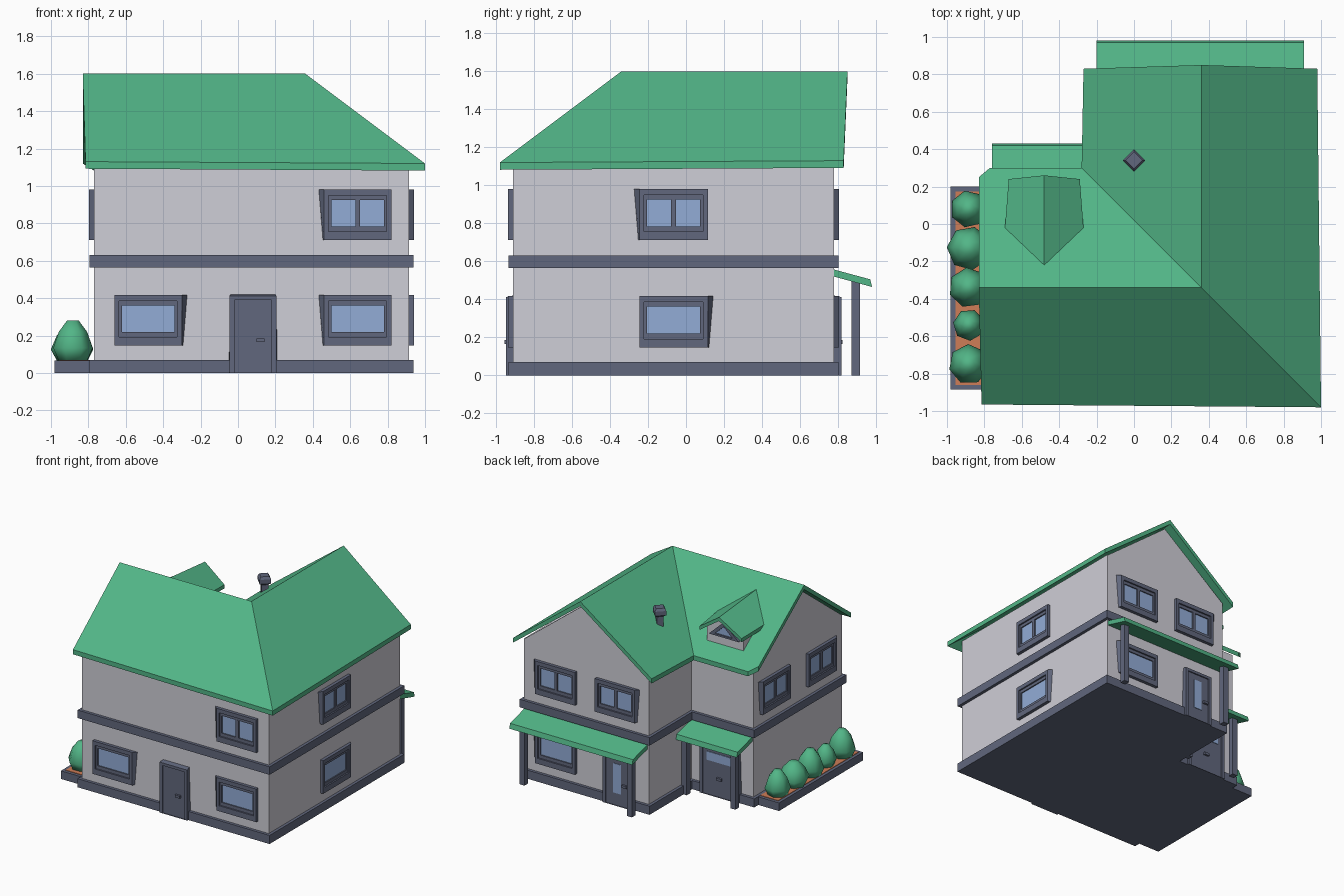
import bpy, bmesh, math
from mathutils import Vector, Matrix

if "Cube" in bpy.data.objects:
    bpy.data.objects.remove(bpy.data.objects["Cube"])


def material(name, r, g, b):
    m = bpy.data.materials.new(name)
    m.use_nodes = True
    col = [(c / 255) ** 2.2 for c in (r, g, b)] + [1]
    m.diffuse_color = col
    m.node_tree.nodes["Principled BSDF"].inputs["Base Color"].default_value = col
    return m


WALL = material("pale plaster", 206, 205, 214)
GREEN = material("green", 83, 180, 134)
SLATE = material("slate trim", 97, 103, 124)
GLASS = material("blue glass", 145, 171, 213)
SOIL = material("terracotta soil", 205, 124, 88)


def finish(name, bm, mat, matrix=None, smooth=False):
    bmesh.ops.recalc_face_normals(bm, faces=bm.faces)
    if matrix:
        bm.transform(matrix)
    for f in bm.faces:
        f.smooth = smooth
    me = bpy.data.meshes.new(name)
    bm.to_mesh(me)
    bm.free()
    me.materials.append(mat)
    ob = bpy.data.objects.new(name, me)
    bpy.context.collection.objects.link(ob)
    return ob


def loft(name, loops, mat, matrix=None, caps=True, smooth=False):
    """Bridge equal loops of points, optionally capping both ends."""
    bm = bmesh.new()
    rows = [[bm.verts.new(p) for p in loop] for loop in loops]
    n = len(rows[0])
    for a, b in zip(rows, rows[1:]):
        for i in range(n):
            j = (i + 1) % n
            bm.faces.new((a[i], a[j], b[j], b[i]))
    if caps:
        bm.faces.new(rows[0])
        bm.faces.new(rows[-1])
    return finish(name, bm, mat, matrix, smooth)


def extrude(name, pts, vec, mat, matrix=None):
    pts = [Vector(p) for p in pts]
    return loft(name, [pts, [p + Vector(vec) for p in pts]], mat, matrix)


def rect(u0, u1, z0, z1, y):
    return [Vector(p) for p in ((u0, y, z0), (u1, y, z0), (u1, y, z1), (u0, y, z1))]


def box(name, x0, x1, y0, y1, z0, z1, mat, matrix=None):
    return extrude(name, rect(x0, x1, z0, z1, y0), (0, y1 - y0, 0), mat, matrix)


def ngon(n, x, y, z, r, turn=0.0):
    return [(x + r * math.cos(turn + math.tau * i / n),
             y + r * math.sin(turn + math.tau * i / n), z) for i in range(n)]


# Walls, plinth and band share one L-shaped plan
X0, X1, XI = -0.77, 0.915, -0.21
Y0, Y1, YI = -0.91, 0.78, 0.23


def storey(name, z0, z1, out, mat):
    plan = [(X0 - out, Y0 - out), (X1 + out, Y0 - out), (X1 + out, Y1 + out),
            (XI - out, Y1 + out), (XI - out, YI + out), (X0 - out, YI + out)]
    extrude(name, [(x, y, z0) for x, y in plan], (0, 0, z1 - z0), mat)


storey("walls", 0.03, 1.125, 0, WALL)
storey("plinth", 0, 0.07, 0.024, SLATE)
storey("floor_band", 0.565, 0.63, 0.024, SLATE)
extrude("left_gable", [(X0, Y0, 1.12), (X0, YI, 1.12), (X0, -0.34, 1.555)], (0.08, 0, 0), WALL)
extrude("back_gable", [(XI, Y1, 1.12), (X1, Y1, 1.12), (0.355, Y1, 1.555)], (0, -0.08, 0), WALL)


# Roofs are sheets thickened straight down
def roof(name, verts, faces, thick):
    bm = bmesh.new()
    vs = [bm.verts.new(v) for v in verts]
    fs = [bm.faces.new([vs[i] for i in f]) for f in faces]
    new = bmesh.ops.extrude_face_region(bm, geom=fs, use_keep_orig=True)["geom"]
    bmesh.ops.translate(bm, vec=(0, 0, -thick),
                        verts=[v for v in new if isinstance(v, bmesh.types.BMVert)])
    return finish(name, bm, GREEN)


EAVE, RIDGE = 1.12, 1.6
roof("main_roof",
     [(-0.83, -0.34, RIDGE), (0.36, -0.34, RIDGE), (0.36, 0.85, RIDGE),
      (-0.815, -0.965, EAVE + 0.01), (1, -0.98, EAVE), (0.98, 0.83, EAVE + 0.01),
      (-0.27, 0.83, EAVE + 0.01), (-0.28, 0.30, EAVE),
      (-0.77, 0.30, EAVE), (-0.83, 0.25, EAVE + 0.038)],
     [(3, 4, 1, 0), (4, 5, 2, 1), (1, 2, 6, 7), (0, 1, 7, 8, 9)], 0.038)

# Dormer with triangular window
DX = -0.48
roof("dormer_roof",
     [(DX, -0.22, 1.515), (DX, 0.26, 1.47),
      (DX - 0.21, -0.02, 1.36), (DX - 0.19, 0.24, 1.34),
      (DX + 0.21, -0.02, 1.36), (DX + 0.19, 0.24, 1.34)],
     [(0, 1, 3, 2), (0, 4, 5, 1)], 0.03)
extrude("dormer_walls", [(DX - 0.165, 0.18, 1.15), (DX + 0.165, 0.18, 1.15),
                         (DX + 0.165, 0.18, 1.335), (DX, 0.18, 1.455), (DX - 0.165, 0.18, 1.335)],
        (0, -0.26, 0), WALL)


def triangle(s, y):
    return [(DX - 0.135 * s, y, 1.315 - 0.035 * s), (DX + 0.135 * s, y, 1.315 - 0.035 * s),
            (DX, y, 1.315 + 0.09 * s)]


loft("dormer_window_frame", [triangle(1, 0.17), triangle(1, 0.2), triangle(0.6, 0.2),
                             triangle(0.6, 0.18)], SLATE, caps=False)
extrude("dormer_glass", triangle(0.65, 0.182), (0, 0.004, 0), GLASS)

# Chimney pot
loft("chimney", [ngon(4, 0, 0.34, z, r) for z, r in
                 ((1.27, 0.036), (1.39, 0.036), (1.405, 0.06), (1.44, 0.06), (1.46, 0.045))], SLATE)


# Openings are built facing the front, then turned onto their wall
def on_wall(side, pos, z=0):
    angle, loc = {"front": (0, (pos, Y0, z)), "right": (90, (X1, pos, z)),
                  "back": (180, (pos, Y1, z)), "porch": (180, (pos, YI, z)),
                  "left": (-90, (X0, pos, z))}[side]
    return Matrix.Translation(loc) @ Matrix.Rotation(math.radians(angle), 4, "Z")


def window(side, pos, z, double=False, skew=-1):
    m = on_wall(side, pos, z)
    name = side + "_window_"
    foot = rect(-0.18, 0.18, 0, 0.27, 0)
    low, high = ((0, 3) if skew < 0 else (1, 2))
    foot[low].x += skew * 0.006
    foot[high].x += skew * 0.028
    loft(name + "frame", [foot, rect(-0.18, 0.18, 0, 0.27, -0.026),
                          rect(-0.155, 0.155, 0.045, 0.238, -0.026),
                          rect(-0.155, 0.155, 0.045, 0.238, 0)], SLATE, m, caps=False)
    loft(name + "sash", [rect(-0.156, 0.156, 0.044, 0.239, -0.014),
                         rect(-0.14, 0.14, 0.072, 0.214, -0.014),
                         rect(-0.14, 0.14, 0.072, 0.214, 0)], SLATE, m, caps=False)
    box(name + "glass", -0.142, 0.142, -0.005, 0, 0.07, 0.216, GLASS, m)
    if double:
        box(name + "mullion", -0.013, 0.013, -0.015, 0, 0.07, 0.216, SLATE, m)


LOW, HIGH = 0.147, 0.712
window("front", -0.48, LOW, skew=1)
window("front", 0.64, LOW)
window("front", 0.64, HIGH, True)
window("right", -0.065, LOW, skew=1)
window("right", -0.065, HIGH, True)
window("back", 0.62, LOW)
for side, places in (("back", (0.62, 0.08)), ("left", (-0.04, -0.63))):
    for k, p in zip((-1, 1), places):
        window(side, p, HIGH, True, k)


def door(side, pos, half, pane=None, knob=0.0, knob_z=0.175):
    m = on_wall(side, pos)
    name = side + "_door_"
    top = 0.42
    foot = rect(-half - 0.03, half + 0.03, 0, top, 0)
    foot[2].x -= 0.012
    foot[3].x += 0.012
    loft(name + "frame", [foot, rect(-half - 0.025, half + 0.025, 0, top - 0.008, -0.038),
                          rect(-half, half, 0, top - 0.03, -0.038),
                          rect(-half, half, 0, top - 0.03, 0)], SLATE, m, caps=False)
    box(name + "leaf", -half, half, -0.028, 0, 0, top - 0.03, SLATE, m)
    box(name + "handle", knob - 0.022, knob + 0.022, -0.045, -0.026, knob_z - 0.01, knob_z + 0.01, SLATE, m)
    if pane:
        u0, u1, z0, z1 = pane
        box(name + "pane", u0, u1, -0.032, -0.027, z0, z1, GLASS, m)


door("front", 0.08, 0.1, knob=0.04)
door("back", 0.055, 0.1, pane=(-0.035, 0.035, 0.1, 0.34), knob=0.07)
door("porch", -0.485, 0.15, pane=(-0.115, 0.115, 0.28, 0.35), knob_z=0.15)


# Porches: sloping slab on posts
def porch(name, x0, x1, y, posts):
    profile = [(-0.02, 0.562), (0.19, 0.505), (0.2, 0.465), (-0.02, 0.525)]
    extrude(name + "_roof", [(x0, y + d, z) for d, z in profile], (x1 - x0, 0, 0), GREEN)
    for x in posts:
        box(name + "_post", x - 0.023, x + 0.023, y + 0.09, y + 0.136, 0, 0.495, SLATE)


porch("back_porch", -0.2, 0.91, Y1, (-0.13, 0.84))
porch("side_porch", -0.76, XI, YI, (-0.68, -0.24))

# Planter with bushes
PX0, PX1, PY0, PY1 = -0.98, X0, -0.885, 0.2
box("planter", PX0, PX1, PY0, PY1, 0, 0.066, SLATE)
box("soil", PX0 + 0.025, PX1, PY0 + 0.025, PY1 - 0.025, 0.06, 0.07, SOIL)
for i, (y, r, h) in enumerate(((0.08, 0.1, 0.2), (-0.13, 0.118, 0.19), (-0.34, 0.108, 0.21),
                               (-0.54, 0.085, 0.17), (-0.75, 0.108, 0.215))):
    loft("bush", [ngon(7, -0.883, y, 0.065 + h * t, r * s, i * 0.4) for t, s in
                  ((0, 0.72), (0.32, 1), (0.72, 0.72), (1, 0.3))], GREEN, smooth=True)
